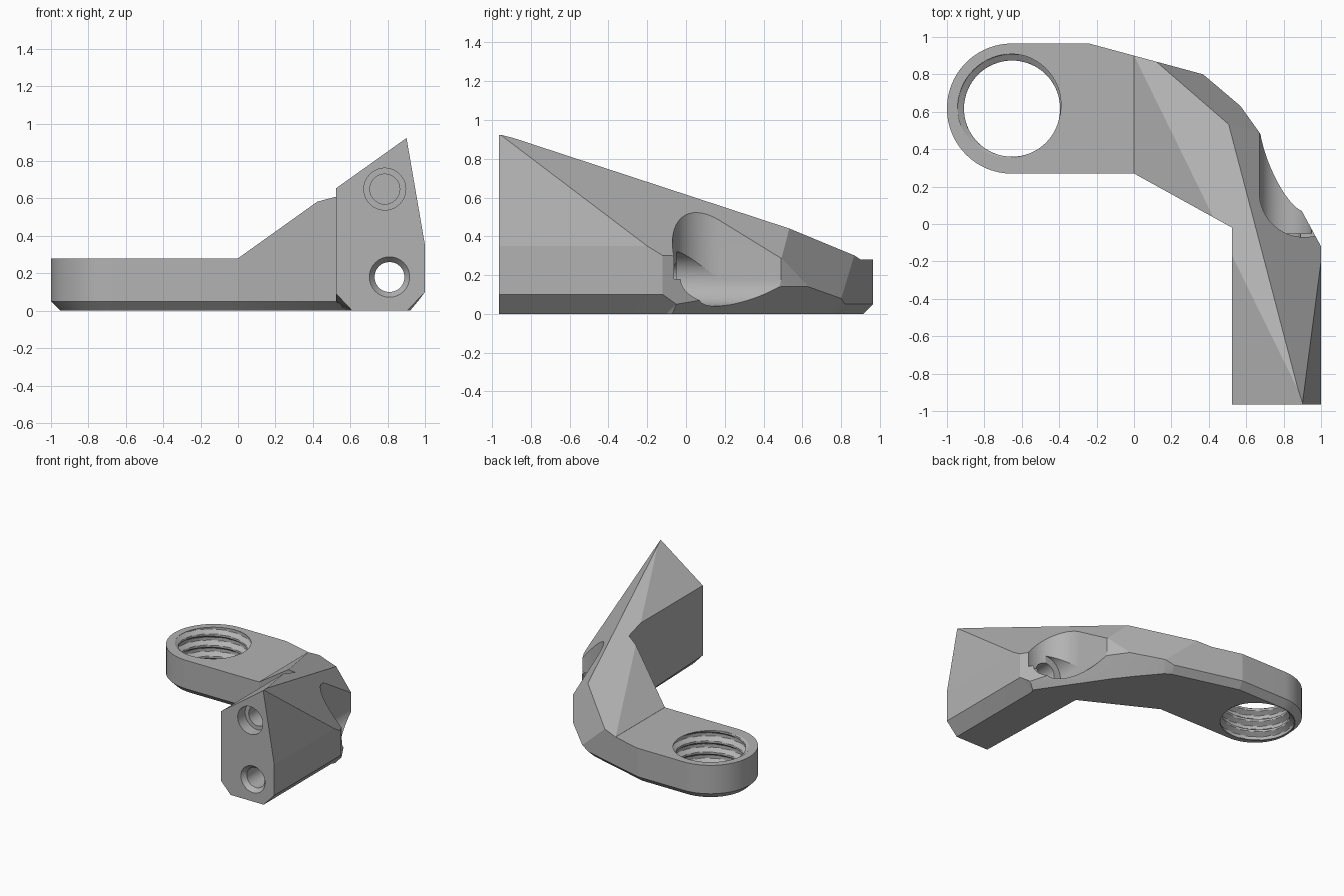
import bpy, bmesh, math
from mathutils import Matrix

if "Cube" in bpy.data.objects:
    bpy.data.objects.remove(bpy.data.objects["Cube"], do_unlink=True)

grey = bpy.data.materials.new("plain grey")
grey.use_nodes = True
color = (0.45, 0.45, 0.45, 1)
grey.diffuse_color = color
grey.node_tree.nodes["Principled BSDF"].inputs["Base Color"].default_value = color


def make_object(name, bm):
    bmesh.ops.recalc_face_normals(bm, faces=bm.faces)
    mesh = bpy.data.meshes.new(name)
    bm.to_mesh(mesh)
    bm.free()
    mesh.materials.append(grey)
    obj = bpy.data.objects.new(name, mesh)
    bpy.context.collection.objects.link(obj)
    return obj


def loft(rings):
    """Closed solid through rings of equal length, capped at both ends."""
    bm = bmesh.new()
    rows = [[bm.verts.new(p) for p in ring] for ring in rings]
    n = len(rows[0])
    for low, high in zip(rows, rows[1:]):
        for i in range(n):
            j = (i + 1) % n
            bm.faces.new((low[i], low[j], high[j], high[i]))
    bm.faces.new(rows[0][::-1])
    bm.faces.new(rows[-1])
    return bm


def cut(target, bm):
    """Subtract a solid from the target, then discard the cutter."""
    cutter = make_object("cutter", bm)
    cutter.hide_render = True
    mod = target.modifiers.new("cut", "BOOLEAN")
    mod.operation = "DIFFERENCE"
    mod.solver = "EXACT"
    mod.object = cutter
    bpy.context.view_layer.objects.active = target
    bpy.ops.object.modifier_apply(modifier=mod.name)
    bpy.data.objects.remove(cutter, do_unlink=True)


def above(a, b, c, x0, x1, y0=-2, y1=2):
    """Everything above the plane z = a + b*x + c*y inside a rectangle."""
    corners = [(x0, y0), (x1, y0), (x1, y1), (x0, y1)]
    return loft([[(x, y, a + b * x + c * y) for x, y in corners],
                 [(x, y, 12) for x, y in corners]])


def bore(x, z, y0, y1, r0, r1=None):
    """Round cutter along y."""
    angles = [math.tau * i / 64 for i in range(64)]
    return loft([[(x + r * math.cos(t), y, z + r * math.sin(t)) for t in angles]
                 for y, r in ((y0, r0), (y1, r1 or r0))])


# Plan outline: x, y, chamfer height, then the point on the underside
outline = [
    (.525, -.965, .09, .61, -.965),
    (1, -.965, .10, .905, -.965),
    (1, -.12, .10, .905, -.10),
    (.962, -.05, .05, .92, -.07),
    (.67, .49, .14, .58, .43),
    (.57, .63, .14, .48, .56),
    (.37, .80, .08, .33, .74),
    (.30, .819, .05, .28, .77),
    (-.24, .965, .05, -.25, .915),
]
cx, cy, outer = -.652, .617, .348
for i in range(49):
    t = math.pi / 2 + math.pi * i / 48
    c, s = math.cos(t), math.sin(t)
    outline.append((cx + outer * c, cy + outer * s, .05,
                    cx + (outer - .05) * c, cy + (outer - .05) * s))
outline += [(0, .27, .05, .01, .32), (.525, -.02, .05, .58, .02)]

body = loft([[(bx, by, 0) for x, y, z, bx, by in outline],
             [(x, y, z) for x, y, z, bx, by in outline],
             [(x, y, 1.2) for x, y, z, bx, by in outline]])
bmesh.ops.triangulate(body, faces=[f for f in body.faces
                                   if min(v.co.z for v in f.verts) < .01 and len(f.verts) == 4])
bracket = make_object("angled_bracket", body)

# Flat plate, ramp, long top slope and outer facets
cut(bracket, above(.28, 0, 0, -2, .001))
cut(bracket, above(.28, .714, 0, 0, 2))
cut(bracket, above(.553, .096, -.303, 0, 2))
cut(bracket, above(6.15, -5.8, 0, .5, 2))
cut(bracket, above(1.322, -1.095, -.615, 0, 2))
cut(bracket, above(2.299, -1.462, -2.1, 0, 2))
cut(bracket, above(.0985, 1.26, 0, .3, 1.5, -2, -.3))

# Screw clearance scoop in the outer side
cut(bracket, bore(.81, .18, -.05, .8, .14))
ring = [(.91 + .24 * math.cos(math.tau * i / 64), .17 + .24 * math.sin(math.tau * i / 64))
        for i in range(64)]
cut(bracket, loft([[(x, y, z) for x, y in ring] for z in (.18, 1.1)]))
square = [(.67, .17), (1.2, .17), (1.2, .8), (.67, .8)]
cut(bracket, loft([[(x, y, z) for x, y in square] for z in (.18, 1.1)]))

# Lower through hole with countersink, upper stepped blind hole
cut(bracket, bore(.81, .18, -1.1, .05, .08))
cut(bracket, bore(.81, .18, -.975, -.93, .116, .08))
cut(bracket, bore(.785, .65, -1.1, -.87, .112))
cut(bracket, bore(.785, .65, -1.0, -.65, .08))


# Threaded hole through the plate
def thread_radius(turn, z):
    phase = (z / .09 - turn + .764) % 1
    return .257 + .035 * min(1, max(0, 1.6 - 4 * abs(phase - .5)))


rings = []
for k in range(65):
    z = -.021 + .342 * k / 64
    ring = []
    for i in range(64):
        r, t = thread_radius(i / 64, z), math.tau * i / 64
        ring.append((cx + r * math.cos(t), cy + r * math.sin(t), z))
    rings.append(ring)
thread = loft(rings)
bmesh.ops.triangulate(thread, faces=thread.faces)
cut(bracket, thread)

# Smooth the round walls, keep the facets crisp
bpy.ops.object.select_all(action="DESELECT")
bracket.select_set(True)
bpy.context.view_layer.objects.active = bracket
bpy.ops.object.shade_smooth_by_angle(angle=math.radians(8))
